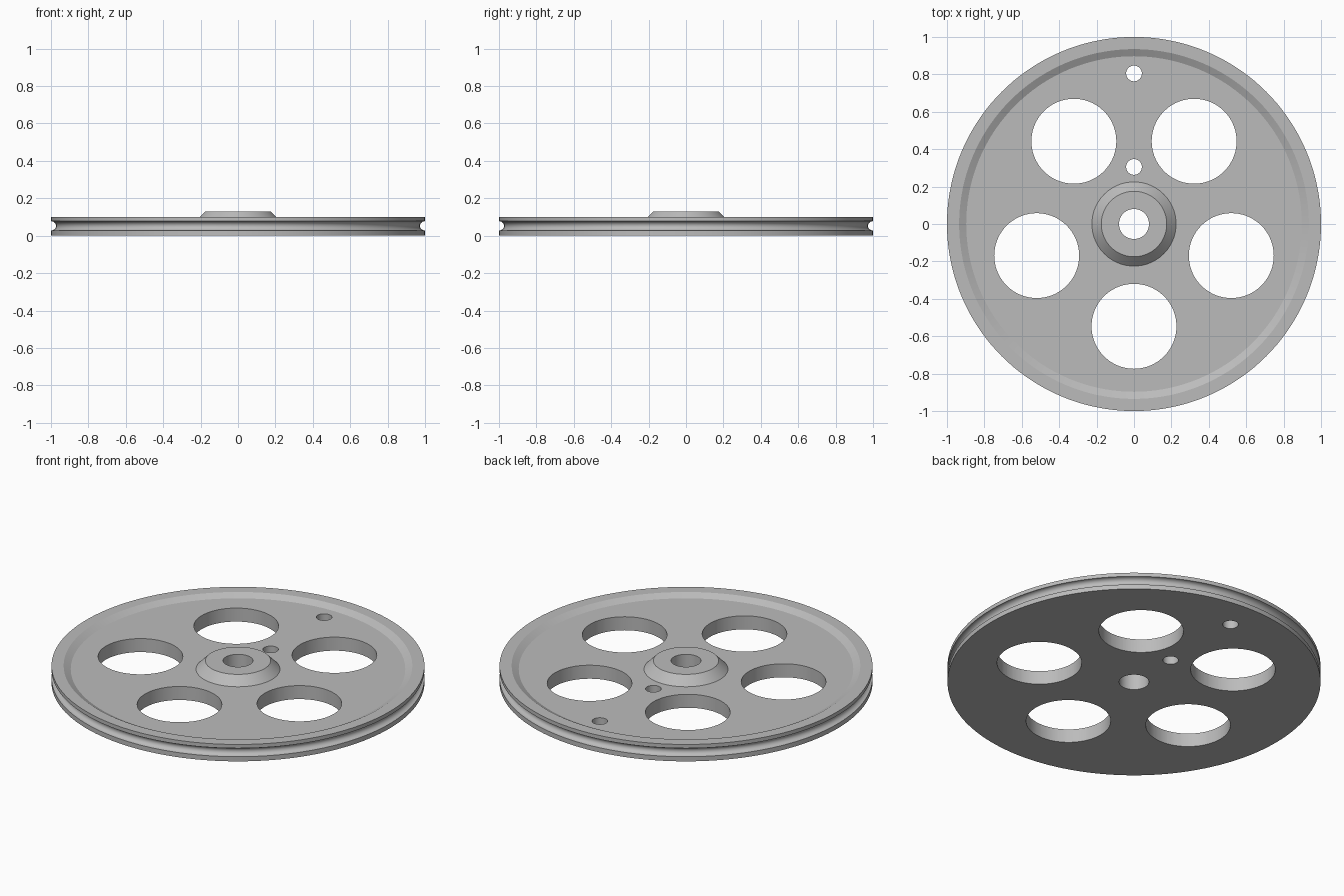
import bpy, bmesh
from math import sin, cos, pi, radians
from mathutils import Matrix, Vector

cube = bpy.data.objects.get("Cube")
if cube:
    bpy.data.objects.remove(cube, do_unlink=True)

SEGMENTS = 144

grey = bpy.data.materials.new("plain grey")
grey.use_nodes = True
colour = (0.5, 0.5, 0.5, 1)
grey.diffuse_color = colour
grey.node_tree.nodes["Principled BSDF"].inputs["Base Color"].default_value = colour


def make_object(name, bm):
    bmesh.ops.recalc_face_normals(bm, faces=bm.faces)
    mesh = bpy.data.meshes.new(name)
    bm.to_mesh(mesh)
    bm.free()
    mesh.materials.append(grey)
    obj = bpy.data.objects.new(name, mesh)
    bpy.context.collection.objects.link(obj)
    return obj


def lathe(name, profile):
    """Spin a closed (radius, height) profile around the z axis."""
    bm = bmesh.new()
    rings = []
    for i in range(SEGMENTS):
        a = 2 * pi * i / SEGMENTS
        rings.append([bm.verts.new((r * cos(a), r * sin(a), z)) for r, z in profile])
    for i, ring in enumerate(rings):
        after = rings[(i + 1) % SEGMENTS]
        for j in range(len(profile)):
            k = (j + 1) % len(profile)
            bm.faces.new((ring[j], after[j], after[k], ring[k]))
    return make_object(name, bm)


# Wheel section: flat base, rope groove, raised rim, dished web, hub and bore
groove = [(1 - 0.027 * sin(pi * i / 12), 0.0525 - 0.025 * cos(pi * i / 12))
          for i in range(13)]
profile = [(0.08, 0), (1, 0)] + groove + [
    (1, 0.1), (0.935, 0.1), (0.897, 0.08), (0.225, 0.08), (0.175, 0.13), (0.08, 0.13)]
wheel = lathe("pulley_wheel", profile)

# Five lightening holes and two small pin holes
holes = [(0.547 * cos(radians(72 * i - 90)), 0.547 * sin(radians(72 * i - 90)), 0.227)
         for i in range(5)]
holes += [(0, 0.805, 0.042), (0, 0.305, 0.042)]
bm = bmesh.new()
for x, y, r in holes:
    bmesh.ops.create_cone(bm, cap_ends=True, segments=72, radius1=r, radius2=r,
                          depth=0.4, matrix=Matrix.Translation(Vector((x, y, 0.05))))
cutter = make_object("hole_cutter", bm)
cutter.hide_render = True

cut = wheel.modifiers.new("holes", 'BOOLEAN')
cut.operation = 'DIFFERENCE'
cut.solver = 'EXACT'
cut.object = cutter

bpy.ops.object.select_all(action='DESELECT')
bpy.context.view_layer.objects.active = wheel
wheel.select_set(True)
bpy.ops.object.modifier_apply(modifier=cut.name)
bpy.data.objects.remove(cutter, do_unlink=True)
bpy.ops.object.shade_smooth_by_angle(angle=radians(20))
